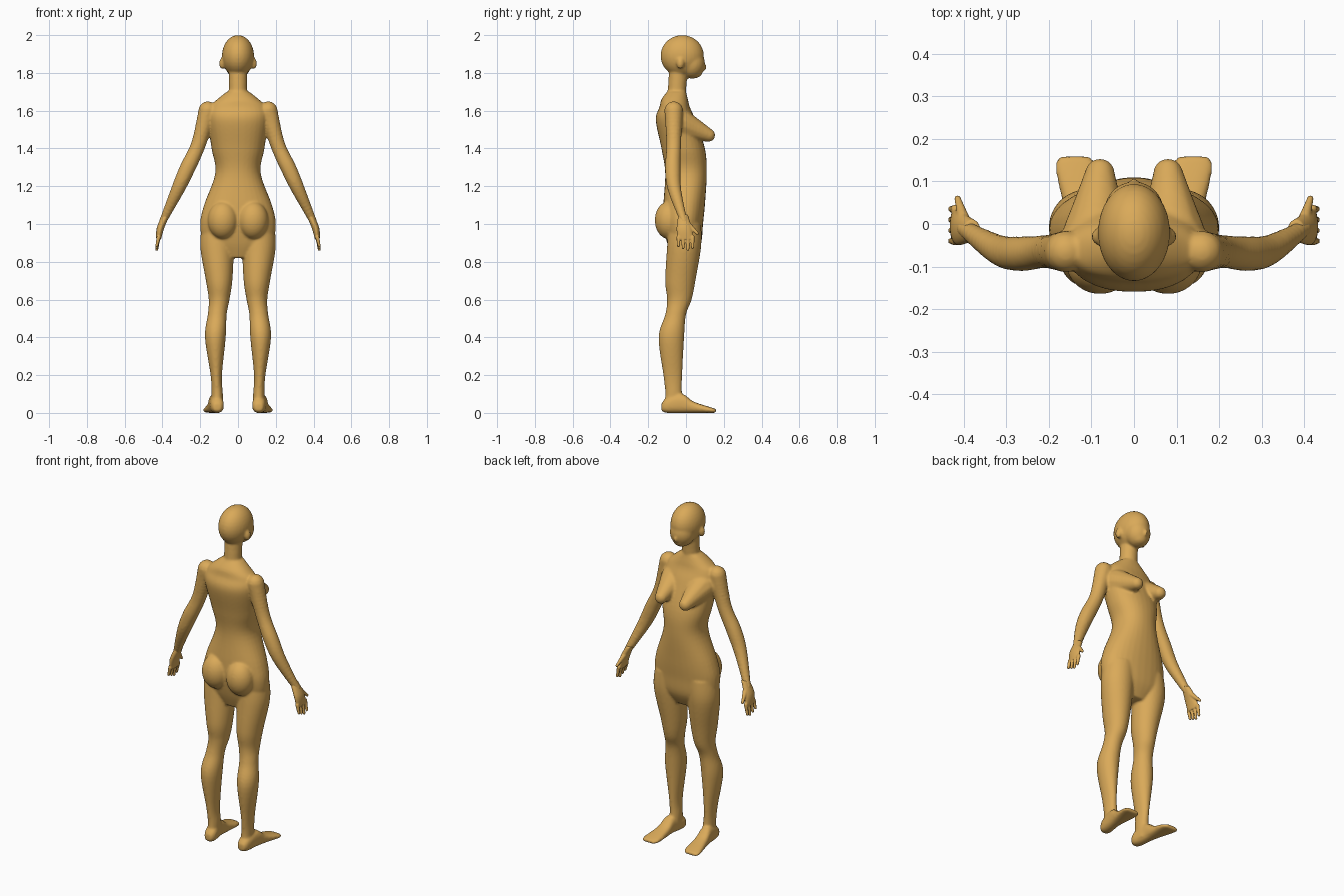
import bpy, bmesh, math

default_cube = bpy.data.objects.get("Cube")
if default_cube:
    bpy.data.objects.remove(default_cube, do_unlink=True)

tan = (0.7, 0.4, 0.1, 1)
skin = bpy.data.materials.new("tan skin")
skin.use_nodes = True
skin.diffuse_color = tan
shader = skin.node_tree.nodes["Principled BSDF"]
shader.inputs["Base Color"].default_value = tan


def blend(before, start, end, after, t):
    """Catmull-Rom value between start and end."""
    slope_in, slope_out = (end - before) / 2, (after - start) / 2
    gap = end - start
    return start + t * (slope_in + t * (3 * gap - 2 * slope_in - slope_out
                                        + t * (slope_in + slope_out - 2 * gap)))


def spline(rows, steps):
    """Fill in smooth rows between the given ones."""
    padded = [rows[0], *rows, rows[-1]]
    smooth = []
    for group in zip(padded, padded[1:], padded[2:], padded[3:]):
        for step in range(steps):
            smooth.append([blend(*column, step / steps) for column in zip(*group)])
    smooth.append(rows[-1])
    return smooth


def join_rings(mesh, rings):
    """Bridge rings of points into a closed shell."""
    loops = [[mesh.verts.new(point) for point in ring] for ring in rings]
    for lower, upper in zip(loops, loops[1:]):
        for k in range(len(lower)):
            mesh.faces.new((lower[k - 1], lower[k], upper[k], upper[k - 1]))
    mesh.faces.new(loops[0][::-1])
    mesh.faces.new(loops[-1])


def circle(sides):
    angles = [math.tau * k / sides for k in range(sides)]
    return [(math.cos(angle), math.sin(angle)) for angle in angles]


def loft(mesh, rows, side=1, along_y=False, power=1.0):
    """Join ovals; each row is station, centre x, half width, low edge, high edge."""
    rings = []
    for station, centre, half_width, low, high in spline(rows, 6):
        ring = []
        for pair in circle(32):
            u, v = (math.copysign(abs(w) ** power, w) for w in pair)
            x = side * (centre + half_width * u)
            across = (low + high + (high - low) * v) / 2
            ring.append((x, station, across) if along_y else (x, across, station))
        rings.append(ring)
    join_rings(mesh, rings)


def ball(mesh, x, y, z, width, depth, height, sides=16):
    """An egg shape given by its centre and half sizes."""
    rings = []
    for k in range(sides // 2):
        angle = math.pi * (k + 0.2) / (sides / 2 - 0.6)
        spread, rise = math.sin(angle), math.cos(angle)
        rings.append([(x + width * spread * u, y + depth * spread * v, z - height * rise)
                      for u, v in circle(sides)])
    join_rings(mesh, rings)


def limb(mesh, rows, side=1):
    """A rounded limb; each row is a point on its path and the radius there."""
    for x, y, z, radius in spline(rows, 10):
        ball(mesh, side * x, y, z, radius, radius, radius)


def finish(mesh, name, voxel, softening):
    """Fuse the overlapping shapes into one skin and soften the joins."""
    bmesh.ops.recalc_face_normals(mesh, faces=mesh.faces)
    data = bpy.data.meshes.new(name)
    mesh.to_mesh(data)
    mesh.free()
    data.materials.append(skin)
    part = bpy.data.objects.new(name, data)
    bpy.context.collection.objects.link(part)
    fuse = part.modifiers.new("fuse", 'REMESH')
    fuse.mode = 'VOXEL'
    fuse.voxel_size = voxel
    fuse.use_smooth_shade = True
    soften = part.modifiers.new("soften", 'SMOOTH')
    soften.factor = 0.5
    soften.iterations = softening


body = bmesh.new()

# Torso
loft(body, [
    (.82, 0, .09, -.07, .04), (.9, 0, .18, -.1, .08), (1, 0, .2, -.12, .09),
    (1.1, 0, .18, -.12, .1), (1.27, 0, .12, -.11, .11), (1.4, 0, .14, -.13, .1),
    (1.55, 0, .16, -.16, .05), (1.62, 0, .15, -.14, .02), (1.66, 0, .11, -.13, .01),
    (1.7, 0, .06, -.1, 0)], power=0.9)

# Neck, skull, face, chin and nose
limb(body, [(0, -.05, 1.68, .05), (0, -.04, 1.82, .05)])
ball(body, 0, -.02, 1.89, .085, .115, .11, sides=32)
ball(body, 0, .03, 1.85, .07, .07, .08, sides=32)
ball(body, 0, .04, 1.81, .05, .05, .04)
ball(body, 0, .09, 1.83, .01, .02, .02)

for side in (1, -1):
    # Ear and buttock
    ball(body, side * .085, -.03, 1.85, .015, .02, .03)
    ball(body, side * .08, -.09, 1.02, .08, .075, .1, sides=32)
    # Breast
    limb(body, [(.09, -.03, 1.53, .08), (.08, .12, 1.47, .035)], side)
    # Leg
    loft(body, [
        (1, .1, .09, -.09, .08), (.88, .11, .09, -.1, .08), (.7, .1, .07, -.11, .05),
        (.6, .1, .055, -.1, .03), (.52, .11, .05, -.11, 0), (.4, .12, .055, -.145, -.01),
        (.2, .115, .03, -.12, -.02), (.1, .11, .03, -.11, -.02), (.02, .11, .03, -.12, 0)], side)
    # Foot
    loft(body, [
        (-.13, .11, .02, .01, .05), (-.1, .11, .035, 0, .08), (-.02, .12, .035, 0, .1),
        (.04, .125, .04, 0, .06), (.13, .135, .05, 0, .03), (.16, .14, .035, 0, .02)],
        side, along_y=True, power=0.8)
    # Shoulder, arm and forearm
    limb(body, [
        (.16, -.065, 1.6, .05), (.21, -.065, 1.42, .04), (.27, -.07, 1.29, .042),
        (.32, -.06, 1.18, .036), (.4, -.01, 1.01, .02)], side)

finish(body, "body", 0.007, 5)

for side, word in ((1, "left"), (-1, "right")):
    hand = bmesh.new()
    # Palm
    loft(hand, [
        (1.05, .38, .02, -.04, .01), (.98, .41, .02, -.05, .03),
        (.92, .42, .013, -.045, .04)], side)
    # Fingers, the middle two longest
    for finger in range(4):
        y = -.04 + .025 * finger
        tip = .865 + .01 * abs(finger - 2)
        limb(hand, [(.42, y, .93, .011), (.43, y, tip, .008)], side)
    # Thumb
    limb(hand, [(.4, .01, 1, .015), (.415, .06, .95, .008)], side)
    finish(hand, word + "_hand", 0.004, 2)
